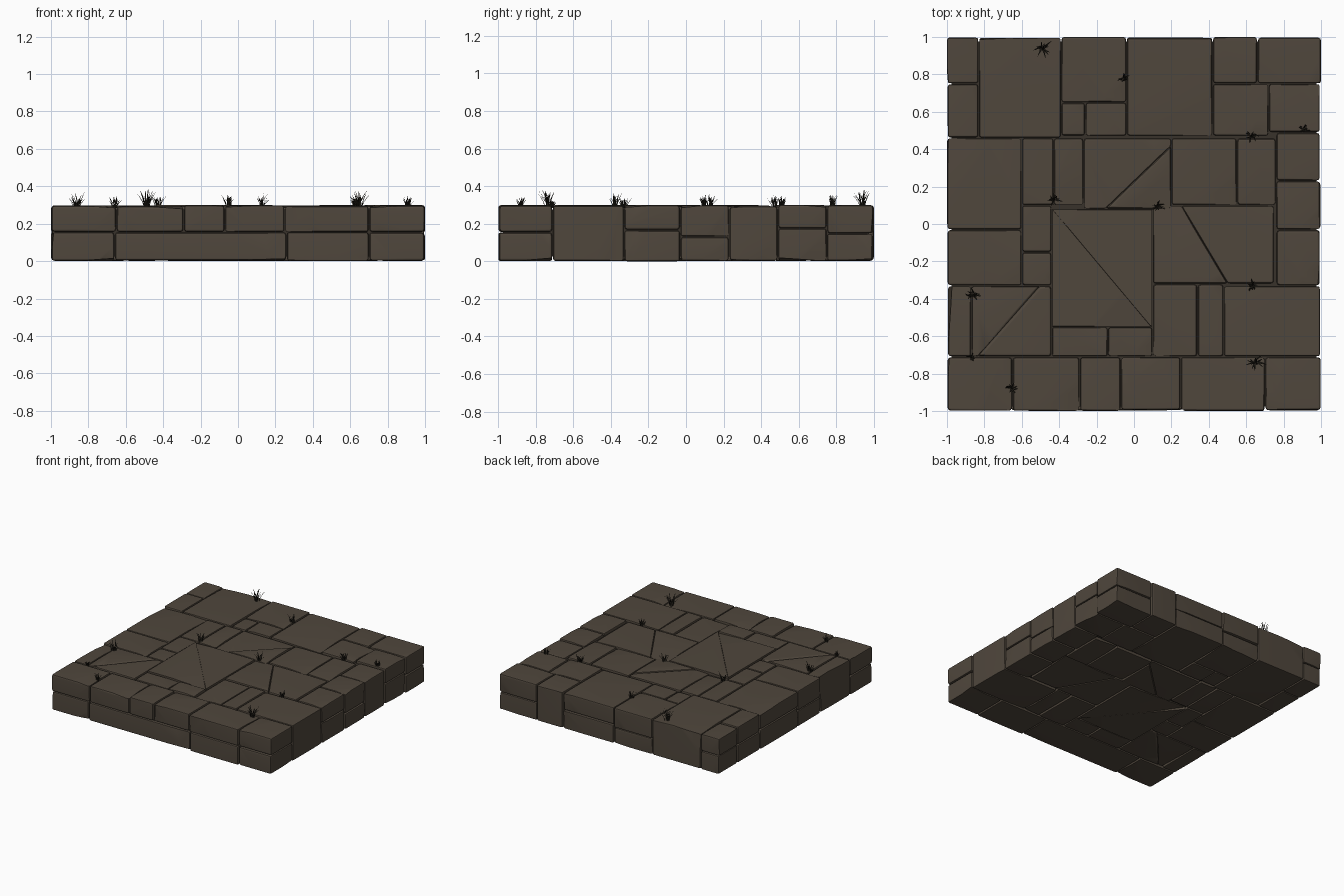
import bpy, bmesh, math, random
from mathutils import Vector

if "Cube" in bpy.data.objects:
    bpy.data.objects.remove(bpy.data.objects["Cube"])

random.seed(11)
R = random.uniform
H = 0.30


def material(name, rgb):
    m = bpy.data.materials.new(name)
    m.diffuse_color = (*rgb, 1)
    m.use_nodes = True
    m.node_tree.nodes["Principled BSDF"].inputs["Base Color"].default_value = m.diffuse_color
    return m


STONE = material("brown stone", (0.080, 0.063, 0.046))
MORTAR = material("dark mortar", (0.040, 0.032, 0.024))
GRASS = material("dry dark grass", (0.022, 0.019, 0.013))


def finish(bm, name, mat, smooth=True):
    bmesh.ops.recalc_face_normals(bm, faces=bm.faces[:])
    mesh = bpy.data.meshes.new(name)
    bm.to_mesh(mesh)
    bm.free()
    ob = bpy.data.objects.new(name, mesh)
    bpy.context.collection.objects.link(ob)
    mesh.materials.append(mat)
    if smooth:
        bpy.context.view_layer.objects.active = ob
        ob.select_set(True)
        bpy.ops.object.shade_smooth_by_angle(angle=math.radians(40))
        ob.select_set(False)
        ob.modifiers.new("flat_normals", 'WEIGHTED_NORMAL').keep_sharp = True
    return ob


def slice_off(bm, point, normal):
    """Cut away everything beyond a plane and cap the cut."""
    bmesh.ops.bisect_plane(bm, geom=bm.verts[:] + bm.edges[:] + bm.faces[:], dist=1e-5,
                           plane_co=point, plane_no=normal, clear_outer=True)
    edges = [e for e in bm.edges if e.is_boundary]
    if edges:
        bmesh.ops.holes_fill(bm, edges=edges, sides=0)


def stone(target, x0, x1, y0, y1, z0=0.0, z1=H, split=None):
    """A bevelled block with shallow chipped facets, added to the target mesh."""
    def edge(v):                     # outer faces sit near +-1, joints leave a gap
        return 1 - R(0.0, 0.008) if abs(v) > 0.99 else None
    lo, hi = [], []
    for a, b in ((x0, x1), (y0, y1)):
        lo.append(-edge(a) if edge(a) else a + 0.003)
        hi.append(edge(b) if edge(b) else b - 0.003)
    lo.append(R(0.0, 0.005) if z0 < 0.01 else z0 + 0.002)
    hi.append(H - R(0.0, 0.007) if z1 > H - 0.01 else z1 - 0.002)
    bm = bmesh.new()
    bmesh.ops.create_cube(bm, size=1)
    for v in bm.verts:
        v.co = Vector([hi[i] if v.co[i] > 0 else lo[i] for i in range(3)])
    if split:
        slice_off(bm, *split)
    bmesh.ops.bevel(bm, geom=bm.edges[:], offset=R(0.010, 0.016), segments=2, profile=0.5,
                    affect='EDGES', clamp_overlap=True)
    mid = [(lo[i] + hi[i]) / 2 for i in range(3)]
    half = [(hi[i] - lo[i]) / 2 for i in range(3)]
    # worn facets on the exposed faces: top, bottom and outer sides
    faces = [(2, 1)] * 2 * (z1 > H - 0.01) + [(2, -1)] * (z0 < 0.01)
    for ax in (0, 1):
        faces += [(ax, 1)] * (hi[ax] > 0.98) + [(ax, -1)] * (lo[ax] < -0.98)
    for ax, side in faces:
        p, n = [0, 0, 0], [0, 0, 0]
        p[ax], n[ax] = (hi if side > 0 else lo)[ax], side
        for k in range(3):
            if k != ax:
                s = random.choice((-1, 1))
                p[k] = mid[k] + s * half[k] * R(0.1, 0.7)
                n[k] = s * min(R(0.02, 0.10), 0.012 / half[k])
        slice_off(bm, Vector(p), Vector(n).normalized())
    tmp = bpy.data.meshes.new("tmp")
    bmesh.ops.recalc_face_normals(bm, faces=bm.faces[:])
    bm.to_mesh(tmp)
    bm.free()
    target.from_mesh(tmp)
    bpy.data.meshes.remove(tmp)


# Dark core that fills the joints
core = bmesh.new()
bmesh.ops.create_cube(core, size=1)
for v in core.verts:
    v.co = Vector((v.co.x * 1.95, v.co.y * 1.95, 0.15 + v.co.z * 0.25))
finish(core, "mortar_core", MORTAR, False)

# Border blocks round the back and sides: x0, x1, y0, y1
border = [
    (-1, -.83, .75, 1), (-1, -.83, .46, .75), (-.83, -.39, .46, 1), (-.39, -.04, .65, 1),
    (-.04, .42, .47, 1), (.42, .66, .75, 1), (.66, 1, .75, 1), (.72, 1, .49, .75),
    (.76, 1, .23, .49), (.76, 1, -.03, .23), (.76, 1, -.33, -.03), (.48, 1, -.71, -.33),
    (-1, -.6, -.03, .46), (-1, -.6, -.33, -.03), (-1, -.87, -.71, -.33)]
bm = bmesh.new()
for i, b in enumerate(border):
    z = 0.15 + R(-0.02, 0.03)
    if i % 3 == 2:
        stone(bm, *b)
    else:
        stone(bm, *b, 0, z)
        stone(bm, *b, z, H)
finish(bm, "border_stones", STONE)

# Front course: two layers with different joints
bm = bmesh.new()
for joints, z0, z1 in (((-1, -.65, -.29, -.07, .25, .7, 1), .155, H),
                       ((-1, -.66, .26, .7, 1), 0, .155)):
    for a, b in zip(joints, joints[1:]):
        stone(bm, a, b, -1, -.71, z0, z1)
finish(bm, "front_stones", STONE)

# Inner paving; big slabs are cracked in two along a slanted line
paving = [
    (-.39, -.26, .47, .65), (-.26, -.04, .47, .65), (.42, .72, .47, .75),
    (-.6, -.43, .1, .46), (-.43, -.27, .1, .46), (-.27, .2, .08, .46), (.2, .55, .1, .46),
    (.55, .76, .1, .46), (-.6, -.44, -.15, .1), (-.44, .1, -.55, .08), (.1, .75, -.32, .1),
    (-.87, -.44, -.71, -.33), (-.6, -.44, -.33, -.15), (-.44, -.14, -.71, -.55),
    (-.14, .1, -.71, -.55), (.1, .34, -.71, -.32), (.34, .48, -.71, -.32)]
bm = bmesh.new()
for x0, x1, y0, y1 in paving:
    if (x1 - x0) * (y1 - y0) > 0.14:
        p = Vector(((x0 + x1) / 2 + R(-.08, .08), (y0 + y1) / 2 + R(-.08, .08), 0))
        a = R(0.5, 1.1) * random.choice((-1, 1))
        n = Vector((math.cos(a), math.sin(a), 0))
        for s in (1, -1):
            stone(bm, x0, x1, y0, y1, split=(p, n * s))
    else:
        stone(bm, x0, x1, y0, y1)
finish(bm, "paving_stones", STONE)


def blade(bm, base, angle, length, lean, width):
    """Curved, tapering three-sided grass blade."""
    out = Vector((math.cos(angle), math.sin(angle), 0))
    side = Vector((-out.y, out.x, 0))
    rings = []
    for t in (0, 0.4, 0.75):
        c = base + out * lean * t ** 1.5 + Vector((0, 0, length * t))
        w = width * (1 - 0.6 * t)
        rings.append([bm.verts.new(c + d) for d in (side * w, -side * w, out * w * 0.7)])
    tip = bm.verts.new(base + out * lean + Vector((0, 0, length)))
    for r0, r1 in zip(rings, rings[1:]):
        for k in range(3):
            bm.faces.new((r0[k], r0[(k + 1) % 3], r1[(k + 1) % 3], r1[k]))
    for k in range(3):
        bm.faces.new((rings[-1][k], rings[-1][(k + 1) % 3], tip))
    bm.faces.new(rings[0][::-1])


# Grass tufts: x, y, height above the slab, spread
tufts = [(-.49, .94, .10, .05), (-.05, .78, .06, .035), (.63, .47, .055, .035),
         (.91, .51, .05, .03), (-.43, .13, .06, .04), (.13, .10, .065, .04),
         (-.86, -.38, .07, .045), (.63, -.33, .04, .03), (-.87, -.71, .03, .02),
         (.65, -.74, .10, .065), (-.66, -.88, .05, .035)]
bm = bmesh.new()
for x, y, h, spread in tufts:
    for i in range(14):
        a = i * 2.4 + R(-.3, .3)
        base = Vector((x + R(-.012, .012), y + R(-.012, .012), H - 0.015))
        k = R(0.45, 1.0)
        blade(bm, base, a, 0.015 + h * k, spread * R(0.4, 1.1), 0.0045)
finish(bm, "grass_tufts", GRASS, False)
